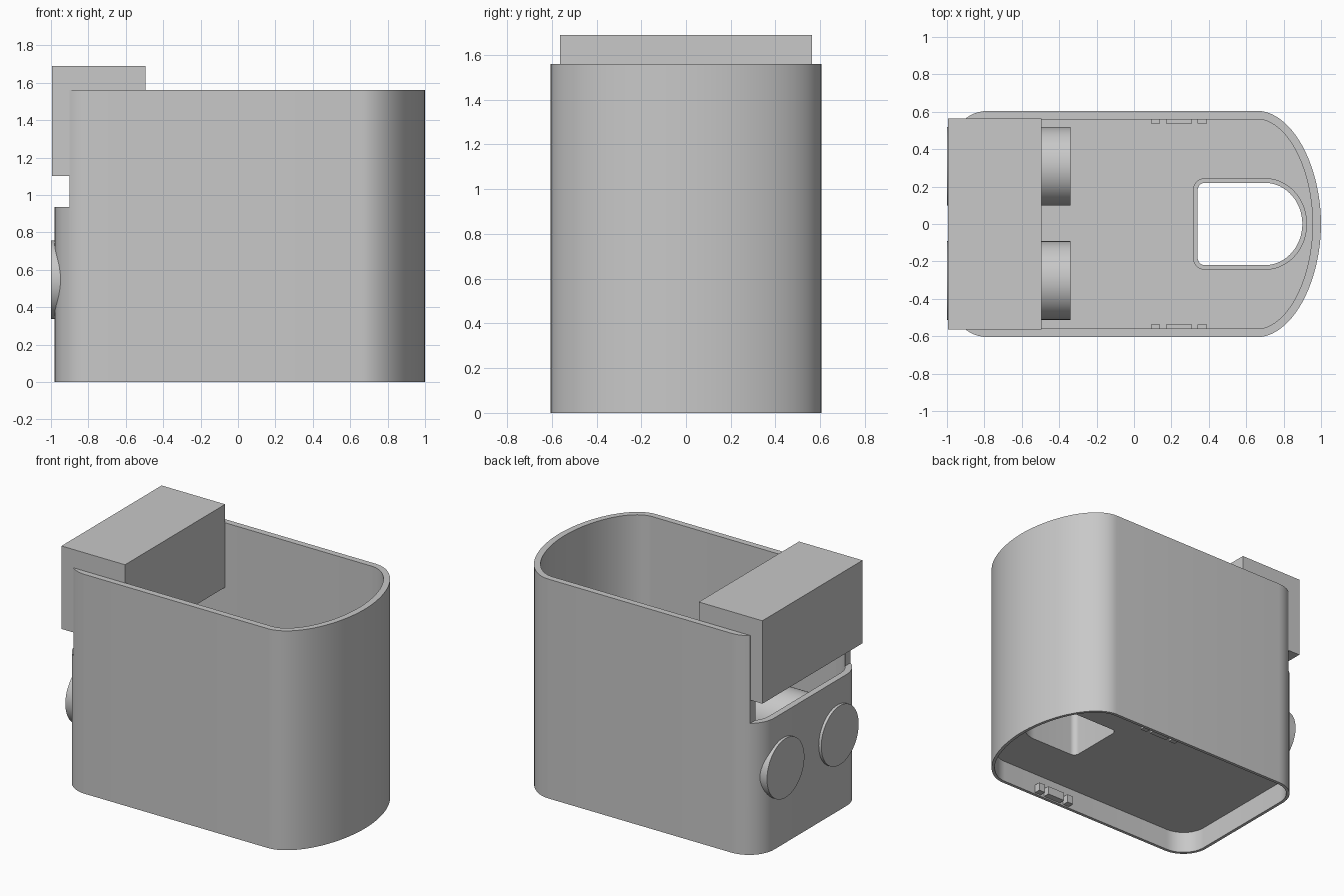
import bpy
import bmesh
from math import sin, cos, pi, radians

old = bpy.data.objects.get("Cube")
if old:
    bpy.data.objects.remove(old, do_unlink=True)

grey = bpy.data.materials.new("plain grey")
grey.use_nodes = True
grey.diffuse_color = (0.58, 0.58, 0.58, 1)
grey.node_tree.nodes["Principled BSDF"].inputs["Base Color"].default_value = (0.58, 0.58, 0.58, 1)


def finish(name, bm):
    bmesh.ops.recalc_face_normals(bm, faces=bm.faces)
    mesh = bpy.data.meshes.new(name)
    bm.to_mesh(mesh)
    bm.free()
    mesh.materials.append(grey)
    obj = bpy.data.objects.new(name, mesh)
    bpy.context.collection.objects.link(obj)
    return obj


def d_outline(back, tangent, front, half, radius, power=2.0, steps=48):
    """Closed D shape: rounded corners at the back, a full curve at the front."""
    pts = []
    for i in range(steps + 1):
        t = -pi / 2 + pi * i / steps
        c, s = max(cos(t), 0), sin(t)
        pts.append((tangent + (front - tangent) * c ** (2 / power),
                    half * abs(s) ** (2 / power) * (1 if s > 0 else -1)))
    for side, start in ((1, pi / 2), (-1, pi)):
        for i in range(13):
            t = start + pi / 2 * i / 12
            pts.append((back + radius + radius * cos(t),
                        side * (half - radius) + radius * sin(t)))
    return pts


def body_outline(inset):
    return d_outline(-0.98 + inset, 0.66, 1 - inset, 0.605 - inset, 0.2 - inset, 1.93)


def hole_outline(grow):
    return d_outline(0.34 - grow, 0.7, 0.9 + grow, 0.22 + grow, 0.04 + grow)


def prism(name, pts, z0, z1):
    bm = bmesh.new()
    face = bm.faces.new([bm.verts.new((x, y, z0)) for x, y in pts])
    top = bmesh.ops.extrude_face_region(bm, geom=[face])["geom"]
    bmesh.ops.translate(bm, vec=(0, 0, z1 - z0),
                        verts=[v for v in top if isinstance(v, bmesh.types.BMVert)])
    return finish(name, bm)


def wall(name, section):
    """Closed wall through a loop of (outline, height) pairs."""
    bm = bmesh.new()
    rings = [[bm.verts.new((x, y, z)) for x, y in pts] for pts, z in section]
    for k, a in enumerate(rings):
        b = rings[(k + 1) % len(rings)]
        for i in range(len(a)):
            j = (i + 1) % len(a)
            bm.faces.new((a[i], a[j], b[j], b[i]))
    return finish(name, bm)


def box(name, x0, x1, y0, y1, z0, z1):
    return prism(name, [(x0, y0), (x1, y0), (x1, y1), (x0, y1)], z0, z1)


def cut(obj, cutter):
    mod = obj.modifiers.new("cut", "BOOLEAN")
    mod.operation = "DIFFERENCE"
    mod.solver = "EXACT"
    mod.object = cutter
    bpy.context.view_layer.objects.active = obj
    bpy.ops.object.modifier_apply(modifier=mod.name)
    bpy.data.objects.remove(cutter, do_unlink=True)


def smooth(obj):
    bpy.ops.object.select_all(action="DESELECT")
    obj.select_set(True)
    bpy.context.view_layer.objects.active = obj
    bpy.ops.object.shade_smooth_by_angle(angle=radians(30))


# Outer wall with a thinner skirt under the floor, cut away above the low back edge
FLOOR = 0.155
outer, inner, skirt = body_outline(0), body_outline(0.045), body_outline(0.022)
shell = wall("outer_wall", [(outer, 0), (outer, 1.56), (inner, 1.56),
                            (inner, FLOOR), (skirt, FLOOR), (skirt, 0)])
cut(shell, box("back_cutter", -1.2, -0.9, -0.8, 0.8, 0.935, 1.8))

# Raised floor with a D-shaped opening
floor = prism("floor", body_outline(0.044), FLOOR, 0.2)
cut(floor, prism("opening_cutter", hole_outline(0.01), 0, 0.6))

# Collar standing around the opening
rim, hole = hole_outline(0.025), hole_outline(0)
collar = wall("opening_collar", [(rim, FLOOR), (rim, 0.62), (hole, 0.62), (hole, FLOOR)])

# Small catches along both long walls, below and above the floor
for side, label in ((1, "left"), (-1, "right")):
    for n, (x0, x1) in enumerate(((0.09, 0.14), (0.17, 0.31), (0.34, 0.39))):
        for level, reach, z0, z1 in (("lower", 0.59, 0.01, 0.07), ("upper", 0.57, 0.19, 0.22)):
            ys = sorted((side * 0.537, side * reach))
            box(f"{label}_{level}_catch_{n + 1}", x0, x1, *ys, z0, z1)

# Block seated in the back of the wall
box("top_block", -0.995, -0.495, -0.563, 0.563, 1.1, 1.69)

# Two round barrels passing through the back wall
for label, y in (("left", 0.308), ("right", -0.302)):
    bm = bmesh.new()
    bmesh.ops.create_cone(bm, cap_ends=True, segments=64, radius1=0.21, radius2=0.21, depth=0.66)
    for v in bm.verts:
        v.co = (v.co.z - 0.67, v.co.x + y, v.co.y + 0.547)
    smooth(finish(f"{label}_barrel", bm))

for part in (shell, floor, collar):
    smooth(part)
